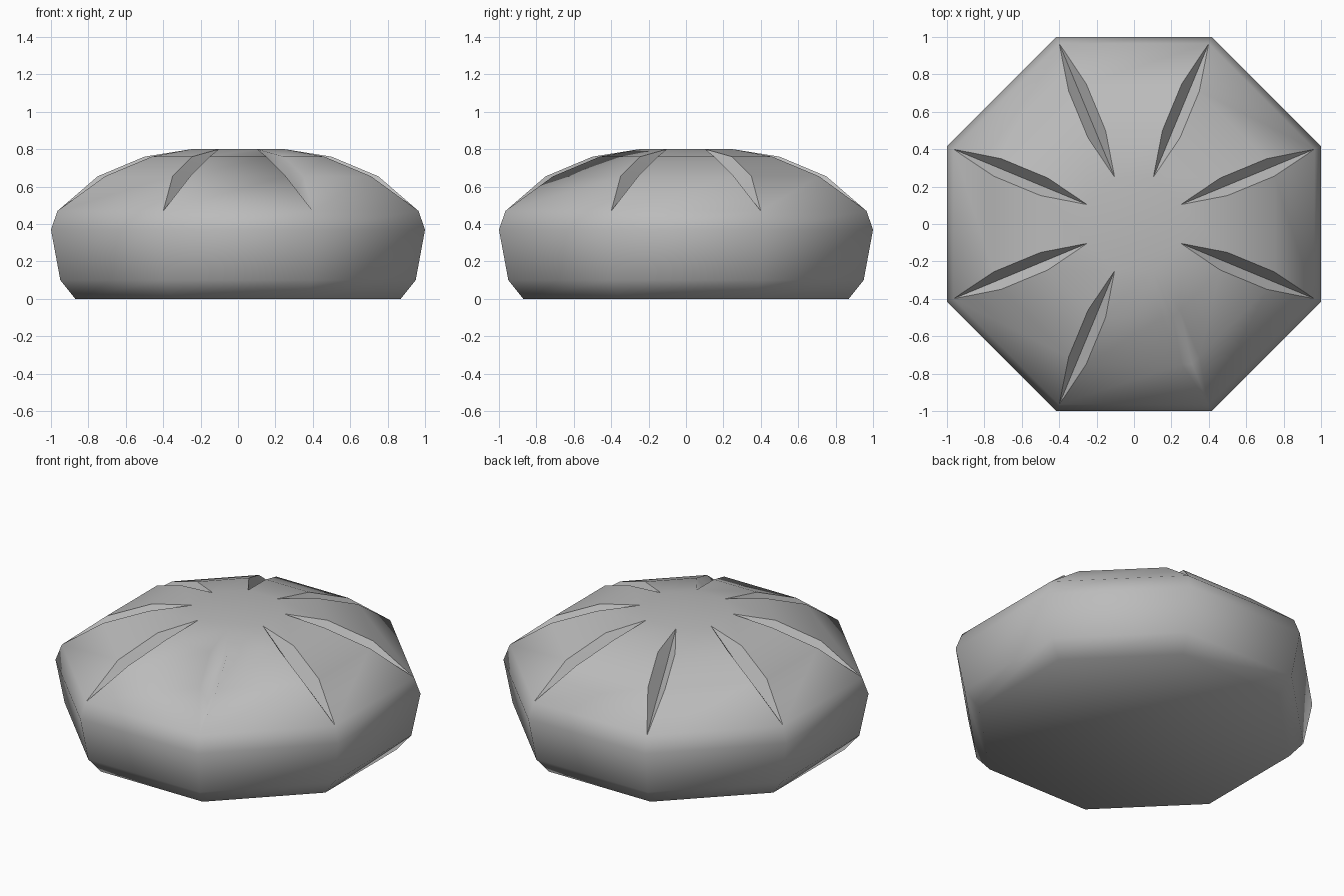
import bpy, bmesh, math
from mathutils import Vector

cube = bpy.data.objects.get("Cube")
if cube:
    bpy.data.objects.remove(cube)

SIDES = 8
# Half width across flats, height, and whether the corners are grooved
PROFILE = [(0.87, 0.0, False), (0.95, 0.1, False), (1.0, 0.37, False),
           (0.965, 0.47, False), (0.75, 0.655, True), (0.5, 0.76, True),
           (0.25, 0.8, False)]
GROOVE_HALF = 0.055
GROOVE_DEPTH = 0.085
SOFT_CORNER = 6  # this groove blends smoothly into the body


def corner(apothem, z, i):
    a = (i + 0.5) * math.tau / SIDES
    r = apothem / math.cos(math.pi / SIDES)
    return Vector((r * math.cos(a), r * math.sin(a), z))


def ring(bm, apothem, z, grooved):
    """Each corner is (side before, groove bottom, side after)."""
    pts = []
    for i in range(SIDES):
        c = corner(apothem, z, i)
        if not grooved:
            pts.append((bm.verts.new(c),) * 3)
            continue
        back = (corner(apothem, z, i - 1) - c).normalized() * GROOVE_HALF
        ahead = (corner(apothem, z, i + 1) - c).normalized() * GROOVE_HALF
        low = Vector((0, 0, -GROOVE_DEPTH))
        pts.append(tuple(bm.verts.new(c + d) for d in (back, low, ahead)))
    return pts


def face(bm, *verts):
    unique = list(dict.fromkeys(verts))
    if len(unique) > 2:
        bm.faces.new(unique).smooth = True


bm = bmesh.new()
rings = [ring(bm, *p) for p in PROFILE]

# Flat base and top
face(bm, *[p[0] for p in reversed(rings[0])])
face(bm, *[p[0] for p in rings[-1]])

# Side panels and the two walls of every groove
for lower, upper in zip(rings, rings[1:]):
    for i in range(SIDES):
        j = (i + 1) % SIDES
        face(bm, lower[i][2], lower[j][0], upper[j][0], upper[i][2])
        for k in range(2):
            face(bm, lower[i][k], lower[i][k + 1], upper[i][k + 1], upper[i][k])

# Crisp groove rims and groove bottoms
for lower, upper in zip(rings[3:], rings[4:]):
    for i in range(SIDES):
        if i != SOFT_CORNER:
            for a, b in zip(lower[i], upper[i]):
                bm.edges.get((a, b)).smooth = False

bm.normal_update()
mesh = bpy.data.meshes.new("grooved_bun")
bm.to_mesh(mesh)
bm.free()

# Single plain grey
grey = bpy.data.materials.new("light grey")
grey.use_nodes = True
colour = (0.5, 0.5, 0.5, 1)
grey.diffuse_color = colour
grey.node_tree.nodes["Principled BSDF"].inputs["Base Color"].default_value = colour
mesh.materials.append(grey)

bun = bpy.data.objects.new("grooved_bun", mesh)
bpy.context.collection.objects.link(bun)
